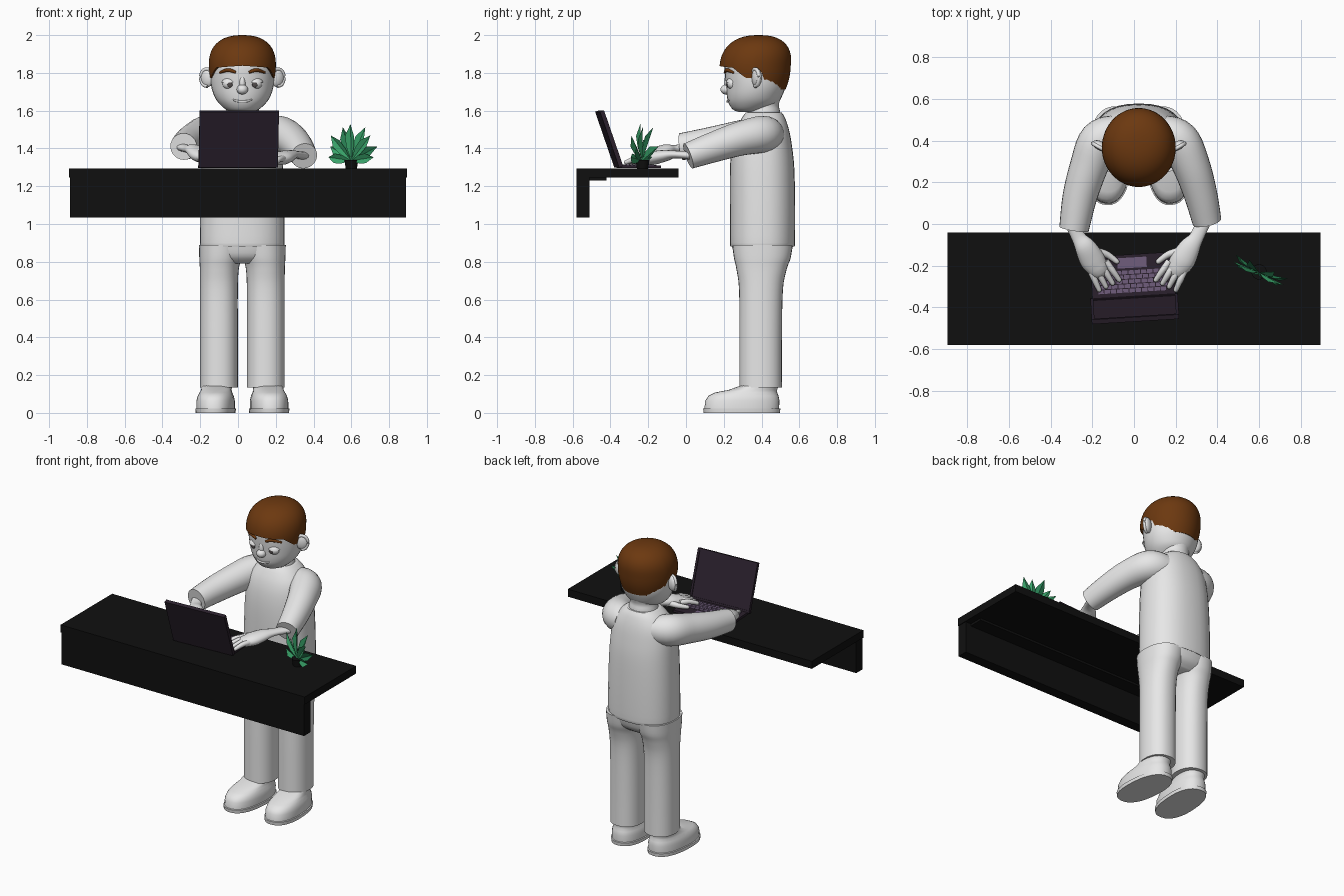
import bpy, bmesh
from math import sin, cos, pi, radians, copysign
from mathutils import Vector, Matrix

if "Cube" in bpy.data.objects:
    bpy.data.objects.remove(bpy.data.objects["Cube"])


def material(name, rgb):
    m = bpy.data.materials.new(name)
    m.use_nodes = True
    m.diffuse_color = (*rgb, 1)
    m.node_tree.nodes["Principled BSDF"].inputs["Base Color"].default_value = (*rgb, 1)
    return m


GREY = material("pale grey", (0.8, 0.8, 0.8))
HAIR = material("hair brown", (0.15, 0.04, 0.005))
BLACK = material("desk black", (0.005, 0.005, 0.005))
PLUM = material("dark plum", (0.024, 0.015, 0.026))
KEYS = material("key lilac", (0.16, 0.11, 0.2))
GREEN = material("leaf green", (0.04, 0.36, 0.14))
DARK_GREEN = material("dark leaf green", (0.02, 0.2, 0.08))
IRIS = material("iris grey", (0.08, 0.07, 0.07))
MID = 0.023  # the figure's centre line


def finish(name, bm, mat, angle=40):
    bmesh.ops.recalc_face_normals(bm, faces=bm.faces)
    me = bpy.data.meshes.new(name)
    bm.to_mesh(me)
    bm.free()
    me.materials.append(mat)
    ob = bpy.data.objects.new(name, me)
    bpy.context.collection.objects.link(ob)
    bpy.ops.object.select_all(action="DESELECT")
    ob.select_set(True)
    bpy.context.view_layer.objects.active = ob
    if angle:
        bpy.ops.object.shade_smooth_by_angle(angle=radians(angle))
    return ob


def skin(name, rings, mat, angle=40):
    """Join rings of points into a capped surface."""
    bm = bmesh.new()
    loops = [[bm.verts.new(p) for p in r] for r in rings]
    n = len(loops[0])
    for a, b in zip(loops, loops[1:]):
        for i in range(n):
            bm.faces.new((a[i], a[(i + 1) % n], b[(i + 1) % n], b[i]))
    bm.faces.new(loops[0][::-1])
    bm.faces.new(loops[-1])
    return finish(name, bm, mat, angle)


def spline(keys, steps):
    """Catmull-Rom interpolation of any tuples."""
    ks = [Vector(k) for k in keys]
    ks = [ks[0]] + ks + [ks[-1]]
    out = []
    for a, b, c, d in zip(ks, ks[1:], ks[2:], ks[3:]):
        for s in range(steps):
            t = s / steps
            out.append(b + (c - a) * t / 2 + (a - b * 2.5 + c * 2 - d / 2) * t * t
                       + (b * 1.5 - a / 2 - c * 1.5 + d / 2) * t ** 3)
    return out + [ks[-1]]


def loft(name, keys, mat, x=MID, steps=4, power=1.0, n=32, angle=40):
    """Stack rounded sections given as (z, centre y, half width, half depth, x shift)."""
    def p(v):
        return copysign(abs(v) ** power, v)
    rings = []
    for z, cy, rx, ry, dx in spline([(*k, 0)[:5] if len(k) == 4 else k for k in keys], steps):
        rings.append([(x + dx + rx * p(cos(2 * pi * i / n)), cy + ry * p(sin(2 * pi * i / n)), z)
                      for i in range(n)])
    return skin(name, rings, mat, angle)


def tube(name, keys, mat, flat=1.0, n=16, steps=5, tip=False):
    """Sweep a round section along (x, y, z, radius) keys."""
    pts = spline(keys, steps)
    rings = []
    for i, k in enumerate(pts):
        t = (pts[min(i + 1, len(pts) - 1)] - pts[max(i - 1, 0)]).xyz.normalized()
        side = t.cross(Vector((0, 0, 1))).normalized()
        up = side.cross(t)
        rings.append([k.xyz + k[3] * (side * cos(2 * pi * j / n) + up * flat * sin(2 * pi * j / n))
                      for j in range(n)])
    if tip:  # rounded end
        c, r = pts[-1].xyz, pts[-1][3]
        last = rings[-1]
        for f in (0.5, 0.85, 0.99):
            rings.append([c + (q - c) * (1 - f * f) ** 0.5 + t * r * f for q in last])
    return skin(name, rings, mat, 50)


def ball(name, loc, size, mat, turn=0, cut=None):
    bm = bmesh.new()
    bmesh.ops.create_uvsphere(bm, u_segments=24, v_segments=16, radius=1)
    if cut is not None:
        bmesh.ops.delete(bm, geom=[v for v in bm.verts if v.co.z < cut], context="VERTS")
    bm.transform(Matrix.Translation(loc) @ Matrix.Rotation(turn, 4, "Z") @ Matrix.Diagonal((*size, 1)))
    return finish(name, bm, mat, 60)


def box(name, lo, hi, mat, frame=Matrix()):
    bm = bmesh.new()
    lo, hi = Vector(lo), Vector(hi)
    bmesh.ops.create_cube(bm, size=1)
    bm.transform(frame @ Matrix.Translation((lo + hi) / 2) @ Matrix.Diagonal((*(hi - lo), 1)))
    return finish(name, bm, mat, 0)


# Desk
box("desk_top", (-0.895, -0.58, 1.245), (0.895, -0.04, 1.295), BLACK)
box("desk_front_panel", (-0.89, -0.58, 1.035), (0.89, -0.512, 1.245), BLACK)
box("desk_rail", (-0.85, -0.512, 1.23), (0.85, -0.42, 1.245), BLACK)

# Laptop
base = Matrix.Translation((0, -0.345, 1.297)) @ Matrix.Rotation(radians(3.5), 4, "Z")
box("laptop_base", (-0.2, -0.01, 0), (0.2, 0.2, 0.014), PLUM, base)
lid = base @ Matrix.Translation((0, -0.005, 0.008)) @ Matrix.Rotation(radians(19), 4, "X")
box("laptop_lid", (-0.21, -0.018, 0), (0.21, 0, 0.312), PLUM, lid)
for i, (lo, hi) in enumerate([((-0.21, 0.298), (0.21, 0.312)), ((-0.21, 0), (0.21, 0.016)),
                              ((-0.21, 0.016), (-0.196, 0.298)), ((0.196, 0.016), (0.21, 0.298))]):
    box(f"screen_bezel_{i}", (lo[0], -0.001, lo[1]), (hi[0], 0.005, hi[1]), PLUM, lid)
for row in range(5):
    for col in range(11):
        x = -0.17 + col * 0.03 + (row % 2) * 0.008
        y = 0.018 + row * 0.022
        box("key", (x, y, 0.013), (x + 0.026, y + 0.018, 0.018), KEYS, base)
box("touchpad", (-0.07, 0.135, 0.013), (0.07, 0.185, 0.016), KEYS, base)

# Potted plant: a fan of folded leaves
loft("plant_pot", [(1.295, -0.23, 0.03, 0.03), (1.34, -0.23, 0.037, 0.037)], BLACK, x=0.6, steps=1, n=16)
across, out = Vector((0.9, -0.42, 0)), Vector((0.42, 0.9, 0))
for i in range(9):
    a = radians(-82 + i * 20.5)
    length = 0.125 + 0.07 * cos(a)
    lean = 0.12 if i % 2 else -0.12
    d = (across * sin(a) + Vector((0, 0, cos(a))) + out * lean).normalized()
    s = (across * cos(a) - Vector((0, 0, sin(a)))).normalized()
    root = Vector((0.6, -0.232, 1.335))
    bm = bmesh.new()
    spine = [bm.verts.new(root + d * length * t + out * 0.012 * t) for t in (0, 0.35, 0.65, 1)]
    for sg in (-1, 1):
        e = [bm.verts.new(root + d * length * t + s * sg * w - out * 0.008)
             for t, w in ((0.38, 0.022), (0.68, 0.026))]
        bm.faces.new((spine[0], spine[1], e[0]))
        bm.faces.new((spine[1], spine[2], e[1], e[0]))
        bm.faces.new((spine[2], spine[3], e[1]))
    finish("plant_leaf", bm, DARK_GREEN if i % 4 == 3 else GREEN, 0)

# Shirt body, neck and hips
loft("shirt", [(0.885, 0.405, 0.218, 0.166), (0.9, 0.405, 0.224, 0.172), (1.1, 0.405, 0.222, 0.173),
               (1.3, 0.403, 0.215, 0.17), (1.42, 0.402, 0.205, 0.158), (1.5, 0.405, 0.185, 0.14),
               (1.56, 0.41, 0.14, 0.115), (1.59, 0.412, 0.1, 0.095)], GREY, power=0.85)
loft("neck", [(1.55, 0.41, 0.1, 0.095), (1.6, 0.412, 0.088, 0.085), (1.64, 0.41, 0.085, 0.083),
              (1.72, 0.41, 0.11, 0.115)], GREY)
loft("hips", [(0.79, 0.403, 0.16, 0.1), (0.83, 0.404, 0.2, 0.145), (0.9, 0.405, 0.218, 0.165)], GREY, power=0.85)

# Trousers and shoes
for side, sg in (("right", -1), ("left", 1)):
    loft(f"{side}_trouser_leg", [(0.135, 0.395, 0.1, 0.113), (0.4, 0.395, 0.1, 0.113),
                                 (0.65, 0.397, 0.1, 0.116), (0.76, 0.4, 0.103, 0.133, -0.002 * sg),
                                 (0.82, 0.404, 0.112, 0.15, -0.008 * sg), (0.89, 0.405, 0.12, 0.16, -0.014 * sg)],
         GREY, x=MID + sg * 0.124, power=0.9)
    shoe = loft(f"{side}_shoe", [(0, 0.295, 0.104, 0.202), (0.022, 0.295, 0.106, 0.205),
                                 (0.024, 0.295, 0.1, 0.198), (0.065, 0.298, 0.1, 0.197),
                                 (0.09, 0.304, 0.094, 0.186), (0.108, 0.318, 0.085, 0.165),
                                 (0.122, 0.355, 0.08, 0.128), (0.145, 0.39, 0.08, 0.1)],
                GREY, x=0, steps=1, power=0.85)
    pivot = Matrix.Translation((MID + sg * 0.135, 0.39, 0))
    shoe.data.transform(pivot @ Matrix.Rotation(sg * 0.07, 4, "Z") @ Matrix.Translation((0, -0.39, 0)))

# Sleeves, reaching forward
tube("left_sleeve", [(0.13, 0.44, 1.475, 0.085), (0.215, 0.4, 1.475, 0.098), (0.275, 0.28, 1.45, 0.09),
                     (0.32, 0.14, 1.405, 0.08), (0.35, 0.012, 1.36, 0.07)], GREY, n=24)
tube("right_sleeve", [(-0.08, 0.44, 1.475, 0.085), (-0.165, 0.4, 1.475, 0.098), (-0.215, 0.28, 1.455, 0.092),
                      (-0.26, 0.13, 1.43, 0.083), (-0.288, -0.025, 1.41, 0.071)], GREY, n=24)

# Hands resting on the keyboard
for side, sg, lift in (("left", 1, 0), ("right", -1, 0.03)):
    def at(x, y, z, r):
        return (0.017 + sg * x, y, z, r)
    tube(f"{side}_palm", [at(0.325, 0.03, 1.362 + lift * 1.6, 0.036), at(0.285, -0.06, 1.368 + lift, 0.034),
                          at(0.252, -0.11, 1.362 + lift, 0.05), at(0.218, -0.17, 1.35 + lift / 2, 0.06),
                          at(0.192, -0.21, 1.342 + lift / 3, 0.052)], GREY, flat=0.6, tip=True)
    for i in range(4):
        kx, ky = 0.152 + 0.026 * i, -0.178 - 0.012 * i
        tx, ty = 0.088 + 0.032 * i, -0.268 - 0.016 * i
        tube(f"{side}_finger_{i}", [at(kx, ky, 1.346 + lift / 3, 0.016),
                                    at((kx + tx) / 2, (ky + ty) / 2, 1.345, 0.0155),
                                    at(tx, ty, 1.327, 0.012)], GREY, n=12, tip=True)
    tube(f"{side}_thumb", [at(0.215, -0.13, 1.352 + lift / 2, 0.022), at(0.15, -0.145, 1.342, 0.017),
                           at(0.1, -0.18, 1.33, 0.013)], GREY, n=12, tip=True)

# Head
loft("head", [(1.592, 0.335, 0.045, 0.05), (1.605, 0.338, 0.085, 0.088), (1.64, 0.355, 0.125, 0.13),
              (1.68, 0.363, 0.15, 0.147), (1.73, 0.37, 0.165, 0.158), (1.79, 0.37, 0.17, 0.164),
              (1.85, 0.37, 0.168, 0.164), (1.92, 0.37, 0.14, 0.14), (1.96, 0.37, 0.08, 0.08)], GREY)
ball("nose", (MID, 0.212, 1.712), (0.03, 0.03, 0.026), GREY)
ball("nose_bridge", (MID, 0.222, 1.745), (0.018, 0.022, 0.045), GREY)
tube("mouth", [(MID - 0.055, 0.233, 1.662, 0.003), (MID - 0.025, 0.221, 1.65, 0.006),
               (MID + 0.025, 0.221, 1.65, 0.006), (MID + 0.055, 0.233, 1.662, 0.003)], GREY, n=10)
for side, sg in (("right", -1), ("left", 1)):
    x = MID + sg * 0.07
    ball(f"{side}_eye", (x, 0.248, 1.742), (0.035, 0.031, 0.03), GREY)
    ball(f"{side}_iris", (x - sg * 0.004, 0.219, 1.737), (0.014, 0.004, 0.014), IRIS)
    ball(f"{side}_eyelid", (x, 0.248, 1.742), (0.041, 0.038, 0.035), GREY, cut=0.1)
    tube(f"{side}_eyebrow", [(MID + sg * 0.035, 0.206, 1.803, 0.007), (MID + sg * 0.075, 0.218, 1.815, 0.01),
                             (MID + sg * 0.118, 0.25, 1.802, 0.006)], HAIR, n=10, tip=True)
    ball(f"{side}_ear", (MID + sg * 0.185, 0.375, 1.775), (0.04, 0.022, 0.05), GREY, turn=sg * 0.5)
    rim = [(MID + sg * (0.188 + 0.032 * cos(t)), 0.368 + 0.018 * cos(t), 1.775 + 0.046 * sin(t), 0.01)
           for t in (-1.7, -0.9, 0, 0.9, 1.8, 2.5)]
    tube(f"{side}_ear_rim", rim, GREY, n=10, tip=True)


# Hair cap, its lower edge following fringe, sideburns and nape
def hairline(a):
    a = abs(a)
    if a < 0.9:
        return 1.838 - 0.012 * a
    if a < 1.3:
        return 1.827 - 0.055 * (a - 0.9) / 0.4
    if a < 1.5:
        return 1.772
    if a < 1.75:
        return 1.81
    return max(1.713, 1.81 - 0.5 * (a - 1.75))


def hair_point(a, z, shrink=1.0):
    d = z - 1.84
    r = 0.181 * (1 - min(1, d / 0.16) ** 2.4) ** (1 / 2.4) if d > 0 else 0.181 - 1.6 * d * d
    r *= shrink
    return (MID + r * 0.98 * sin(a), 0.366 + 0.12 * max(0, d) - r * 1.04 * cos(a), z)


angles = [-pi + 2 * pi * i / 64 for i in range(64)]
rings = [[hair_point(a, hairline(a) + 0.004, 0.88) for a in angles]]
for j in range(17):
    f = sin(j / 16 * pi / 2 * 0.985)
    rings.append([hair_point(a, hairline(a) + (2.0 - hairline(a)) * f) for a in angles])
skin("hair", rings, HAIR, 50)
